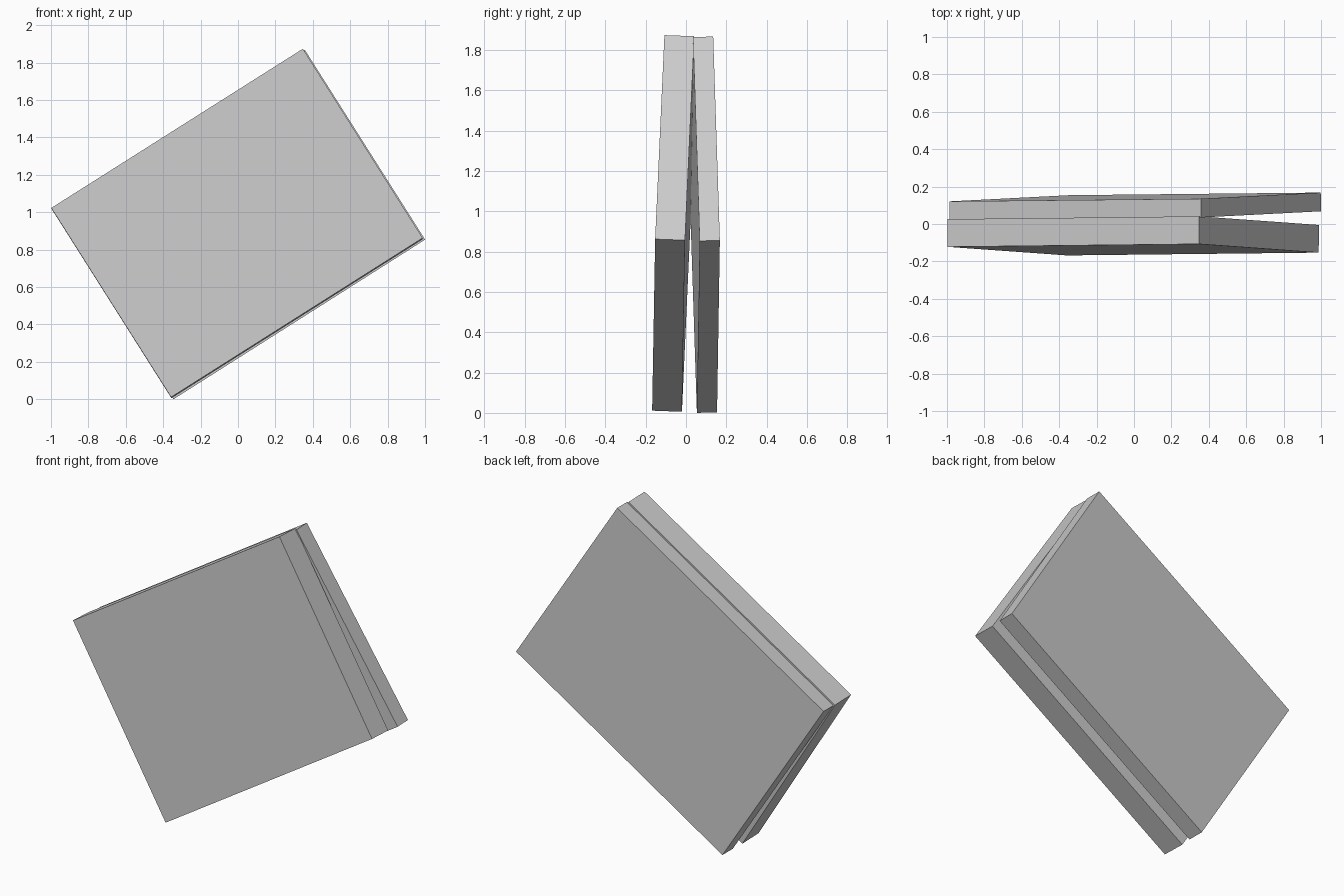
import bpy
from mathutils import Matrix, Vector

if "Cube" in bpy.data.objects:
    bpy.data.objects.remove(bpy.data.objects["Cube"])


def slab(name, corner, u, v, thickness):
    """Tilted box from its lowest corner, two edge directions and a thickness towards +y."""
    corner, u, v = Vector(corner), Vector(u), Vector(v)
    n = v.cross(u).normalized()
    t = n * thickness
    bpy.ops.mesh.primitive_cube_add(size=1)
    ob = bpy.context.object
    ob.name = name
    rot = Matrix((u.normalized(), n, n.cross(u).normalized() * -1)).transposed()
    if rot.determinant() < 0:
        rot.col[2] = -rot.col[2]
    ob.matrix_world = (Matrix.Translation(corner + (u + v + t) / 2)
                       @ rot.to_4x4()
                       @ Matrix.Diagonal((u.length, thickness, v.length, 1)))
    return ob


# Thick front slab, leaning back
slab("front_slab", (-0.358, -0.168, 0.011), (1.345, 0.015, 0.851), (-0.640, 0.046, 1.012), 0.148)

# Thinner back slab, leaning forward onto the first
slab("back_slab", (-0.345, 0.054, 0.0), (1.345, 0.014, 0.853), (-0.640, -0.033, 1.012), 0.10)
